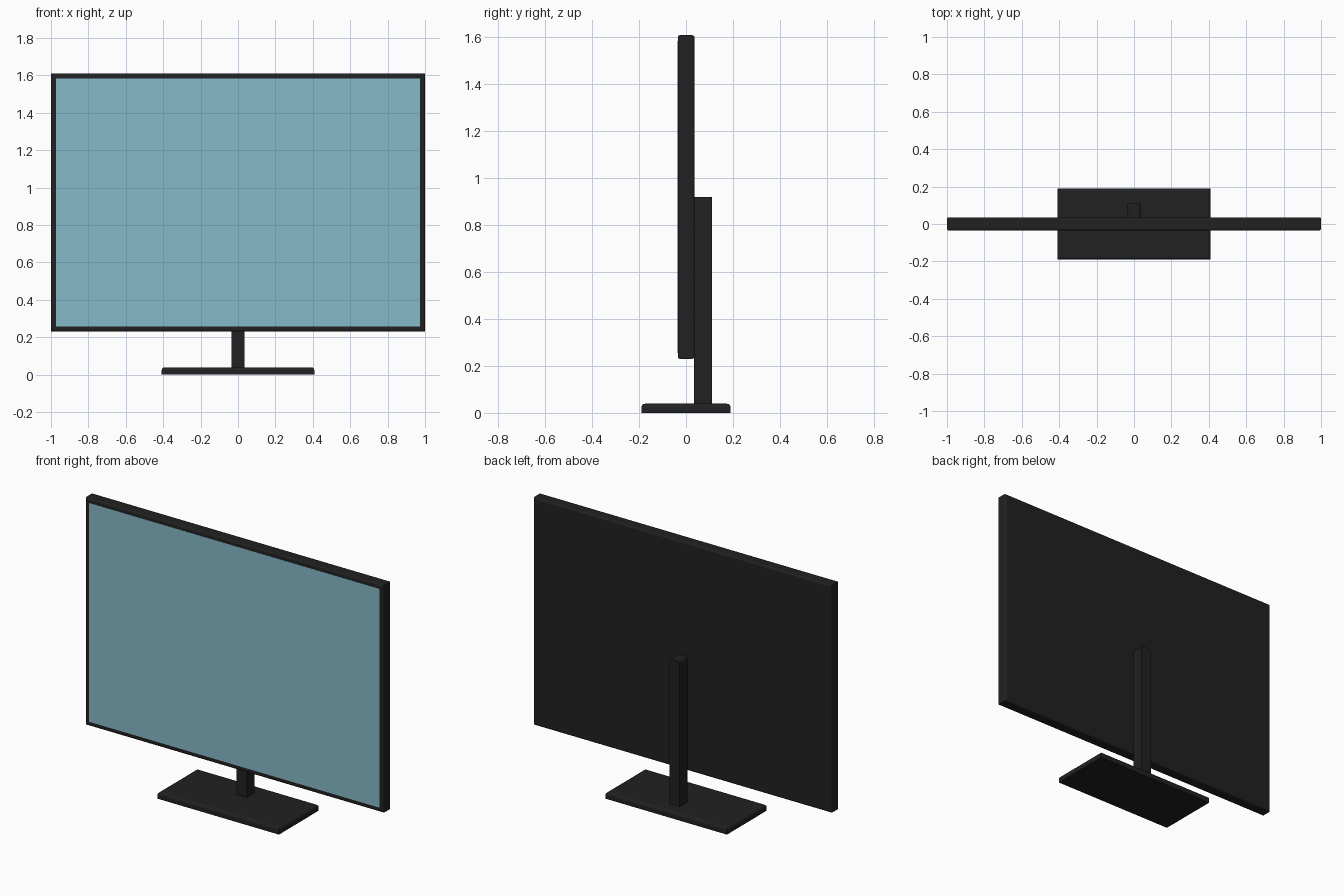
import bpy, bmesh

if "Cube" in bpy.data.objects:
    bpy.data.objects.remove(bpy.data.objects["Cube"])


def material(name, colour):
    m = bpy.data.materials.new(name)
    m.diffuse_color = (*colour, 1)
    m.use_nodes = True
    m.node_tree.nodes["Principled BSDF"].inputs["Base Color"].default_value = m.diffuse_color
    return m


dark = material("dark_plastic", (0.015, 0.015, 0.015))
blue = material("screen_blue", (0.24, 0.49, 0.58))


def box(name, lo, hi, mat, bevel=0.0, pick=None, segments=3):
    """Box from corner to corner; pick(mid) chooses the edges to round."""
    bm = bmesh.new()
    bmesh.ops.create_cube(bm, size=1)
    for v in bm.verts:
        v.co = [l + (c + 0.5) * (h - l) for l, c, h in zip(lo, v.co, hi)]
    if bevel:
        edges = [e for e in bm.edges if pick(e, (e.verts[0].co + e.verts[1].co) / 2)]
        bmesh.ops.bevel(bm, geom=edges, offset=bevel, segments=segments,
                        profile=0.5, affect='EDGES')
    bmesh.ops.recalc_face_normals(bm, faces=bm.faces)
    mesh = bpy.data.meshes.new(name)
    bm.to_mesh(mesh)
    bm.free()
    mesh.materials.append(mat)
    ob = bpy.data.objects.new(name, mesh)
    bpy.context.collection.objects.link(ob)
    return ob


# Display housing: rounded around the front and back rims, sharp at the corners
box("display_housing", (-1, -0.035, 0.23), (1, 0.036, 1.61), dark, 0.01,
    lambda e, m: abs(m.y) > 0.03)

# Screen, almost flush with the front
box("screen", (-0.974, -0.036, 0.256), (0.974, -0.03, 1.584), blue)

# Upright behind the display, its top rounded at left and right
box("stand_post", (-0.035, 0.035, 0.03), (0.035, 0.11, 0.92), dark, 0.015,
    lambda e, m: m.z > 0.9 and abs(m.x) > 0.03)

# Foot plate with a rounded top rim
box("stand_base", (-0.408, -0.19, 0), (0.408, 0.19, 0.039), dark, 0.015,
    lambda e, m: m.z > 0.035)
